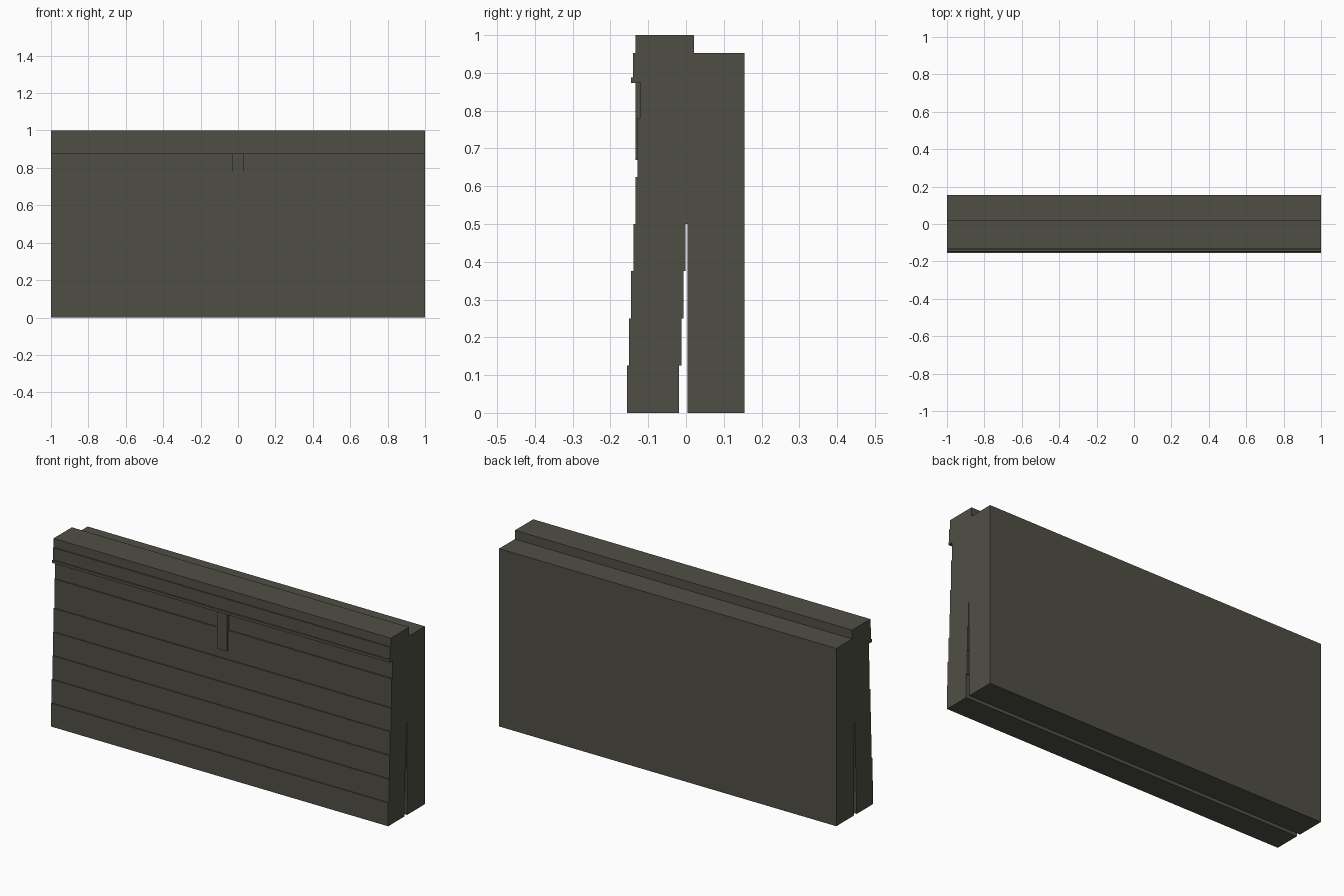
import bpy
import bmesh

cube = bpy.data.objects.get("Cube")
if cube:
    bpy.data.objects.remove(cube, do_unlink=True)

# Single dark olive grey paint
paint = bpy.data.materials.new("dark_olive_grey")
colour = (0.08, 0.078, 0.06, 1)
paint.use_nodes = True
paint.diffuse_color = colour
paint.node_tree.nodes["Principled BSDF"].inputs["Base Color"].default_value = colour


def extrude_profile(name, profile, x0, x1):
    """Sweep a closed (y, z) outline along x into a flat-shaded solid."""
    mesh = bpy.data.meshes.new(name)
    bm = bmesh.new()
    face = bm.faces.new([bm.verts.new((x0, y, z)) for y, z in profile])
    swept = bmesh.ops.extrude_face_region(bm, geom=[face])
    moved = [g for g in swept["geom"] if isinstance(g, bmesh.types.BMVert)]
    bmesh.ops.translate(bm, verts=moved, vec=(x1 - x0, 0, 0))
    bmesh.ops.recalc_face_normals(bm, faces=bm.faces[:])
    bm.to_mesh(mesh)
    bm.free()
    mesh.materials.append(paint)
    obj = bpy.data.objects.new(name, mesh)
    bpy.context.collection.objects.link(obj)
    return obj


def stepped(rows):
    """Outline points for rows of (y, bottom, top)."""
    return [(y, z) for y, low, high in rows for z in (low, high)]


BOARD = 0.125
STEP = 0.0055
FRONT = -0.156

# Overlapping boards on the front, each one set back from the board below
boards = [(FRONT + i * STEP, i * BOARD, (i + 1) * BOARD) for i in range(5)]
boards += [(-0.128, 0.625, 0.78), (-0.121, 0.78, 0.873)]

# Drip ledge and fascia above the boards
trim = [(-0.146, 0.873, 0.888), (-0.14, 0.888, 0.953), (-0.134, 0.953, 1.0)]

# Rear step at the top, then the thin slot rising from the underside
back = [(0.021, 1.0), (0.021, 0.953), (0.155, 0.953), (0.155, 0), (0.004, 0), (0.004, 0.5)]
slot = [(-0.018 + i * STEP, (i + 1) * BOARD, i * BOARD) for i in reversed(range(4))]

extrude_profile("clad_wall", stepped(boards + trim) + back + stepped(slot), -1, 1)

# Small upright plate under the ledge
plate = [(-0.134, 0.67), (-0.134, 0.873), (-0.115, 0.873), (-0.115, 0.67)]
extrude_profile("centre_plate", plate, -0.03, 0.03)
